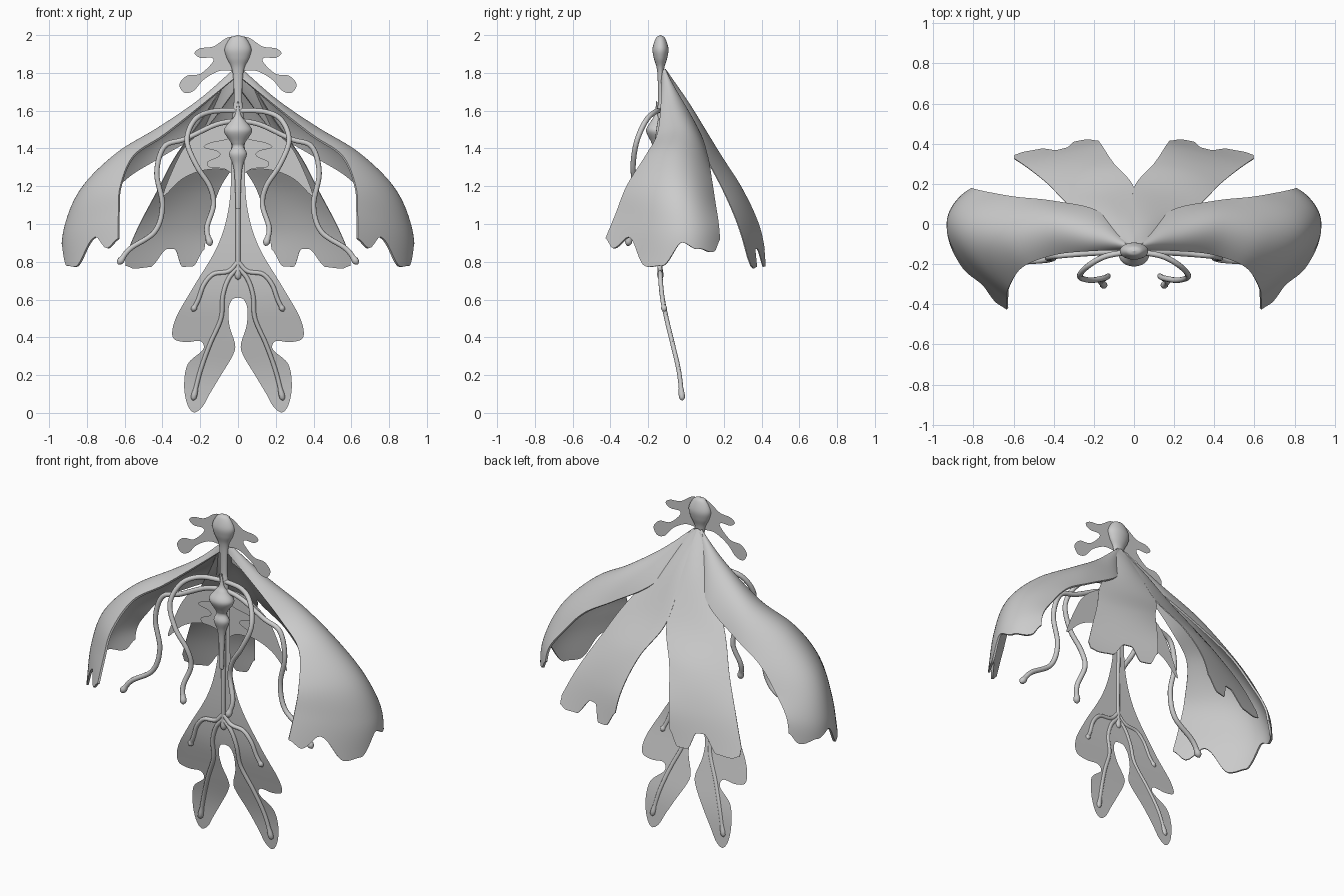
import bpy, bmesh, math
from mathutils import Vector

if "Cube" in bpy.data.objects:
    bpy.data.objects.remove(bpy.data.objects["Cube"])


def spline(pts, t):
    """Catmull-Rom through pts, t in 0..len-1."""
    n = len(pts)
    i = max(0, min(int(t), n - 2))
    f = t - i
    p1, p2 = Vector(pts[i]), Vector(pts[i + 1])
    p0 = Vector(pts[i - 1]) if i > 0 else 2 * p1 - p2
    p3 = Vector(pts[i + 2]) if i + 2 < n else 2 * p2 - p1
    return 0.5 * (2 * p1 + (p2 - p0) * f + (2 * p0 - 5 * p1 + 4 * p2 - p3) * f * f
                  + (3 * p1 - p0 - 3 * p2 + p3) * f ** 3)


def sample(pts, per):
    n = (len(pts) - 1) * per
    return [spline(pts, i / per) for i in range(n + 1)]


def add_object(name, bm, thick=0.0, mirror=False):
    me = bpy.data.meshes.new(name)
    bmesh.ops.recalc_face_normals(bm, faces=bm.faces)
    bm.to_mesh(me)
    bm.free()
    ob = bpy.data.objects.new(name, me)
    bpy.context.collection.objects.link(ob)
    if mirror:
        m = ob.modifiers.new("mirror", 'MIRROR')
        m.merge_threshold = 0.0005
    if thick:
        s = ob.modifiers.new("thickness", 'SOLIDIFY')
        s.thickness = thick
        s.offset = 0
    return ob


def petal(name, rows, cuts, thick, nu=40, nv=64):
    """Loft of three-point cross sections; cuts (v, amount) shape the lobed end."""
    bm = bmesh.new()

    def cut(v):
        for (a, ca), (b, cb) in zip(cuts, cuts[1:]):
            if v <= b:
                f = (v - a) / (b - a)
                return ca + (cb - ca) * f * f * (3 - 2 * f)
        return cuts[-1][1]

    rails = list(zip(*rows))
    grid = []
    for j in range(nv + 1):
        v = j / nv
        end = len(rows) - 1 - cut(v)
        col = []
        for i in range(nu + 1):
            a, m, b = (spline(r, end * i / nu) for r in rails)
            p = a * (1 - v) * (1 - 2 * v) + m * 4 * v * (1 - v) + b * v * (2 * v - 1)
            col.append(bm.verts.new(p))
        grid.append(col)
    for j in range(nv):
        for i in range(nu):
            bm.faces.new((grid[j][i], grid[j + 1][i], grid[j + 1][i + 1], grid[j][i + 1]))
    return add_object(name, bm, thick, True)


def leaf(name, outline, depth):
    """Thin mirrored half outline in x, z; depth(x, z) gives y."""
    bm = bmesh.new()
    pts = sample(outline, 6)
    face = bm.faces.new([bm.verts.new((max(p.x, 0), 0, p.y)) for p in pts])
    face.normal_update()
    bmesh.ops.triangulate(bm, faces=[face])
    for k in range(1, 40):
        bmesh.ops.bisect_plane(bm, geom=bm.verts[:] + bm.edges[:] + bm.faces[:],
                               plane_co=(0, 0, k * 0.05 + 0.003), plane_no=(0, 0, 1))
    for v in bm.verts:
        v.co.y = depth(v.co.x, v.co.z)
    return add_object(name, bm, 0, True)


def tube(name, pts, radius, sides=(1, -1)):
    """Round filament with a slightly swollen tip."""
    for s in sides:
        cu = bpy.data.curves.new(name, 'CURVE')
        cu.dimensions = '3D'
        cu.bevel_depth = radius
        cu.bevel_resolution = 3
        cu.use_fill_caps = True
        path = sample(pts, 8)
        d = (path[-1] - path[-2]).normalized() * radius
        path += [path[-1] + d * 0.7, path[-1] + d * 1.2]
        sp = cu.splines.new('POLY')
        sp.points.add(len(path) - 1)
        for p, q in zip(sp.points, path):
            p.co = (q.x * s, q.y, q.z, 1)
        for k, r in enumerate((1.2, 1.35, 1.3, 0.9, 0.15)):
            sp.points[k - 5].radius = r
        label = name if len(sides) == 1 else name + ("_right" if s > 0 else "_left")
        bpy.context.collection.objects.link(bpy.data.objects.new(label, cu))


def lathe(name, profile, y, squash, n=32):
    bm = bmesh.new()
    rings = []
    for p in sample(profile, 6):
        r = max(p.x, 0.001)
        rings.append([bm.verts.new((r * math.cos(a), y + squash * r * math.sin(a), p.y))
                      for a in (2 * math.pi * k / n for k in range(n))])
    for a, b in zip(rings, rings[1:]):
        for k in range(n):
            bm.faces.new((a[k], a[(k + 1) % n], b[(k + 1) % n], b[k]))
    bm.faces.new(rings[0])
    bm.faces.new(rings[-1])
    return add_object(name, bm)


# Hooded side petals: front edge, ridge, back edge
petal("side_petals", [
    [(.02, -.125, 1.77), (.02, -.11, 1.81), (.02, -.09, 1.70)],
    [(.20, -.13, 1.62), (.20, -.04, 1.645), (.18, .06, 1.50)],
    [(.39, -.15, 1.47), (.42, 0, 1.50), (.40, .11, 1.36)],
    [(.55, -.21, 1.36), (.65, -.03, 1.36), (.58, .13, 1.25)],
    [(.62, -.31, 1.20), (.83, -.05, 1.18), (.70, .15, 1.12)],
    [(.63, -.37, 1.05), (.91, -.06, .97), (.79, .17, .99)],
    [(.63, -.44, .88), (.92, -.08, .75), (.81, .18, .84)]],
    [(0, .25), (.06, .1), (.14, .55), (.3, 0), (.42, .1), (.58, .7), (.75, .5), (.93, .25), (1, .5)], .012)

# Flat back petals: inner edge, middle, outer edge
petal("back_petals", [
    [(0, -.11, 1.82), (.02, -.11, 1.81), (.04, -.10, 1.80)],
    [(0, .02, 1.63), (.09, .02, 1.61), (.18, -.01, 1.57)],
    [(0, .18, 1.37), (.17, .15, 1.37), (.33, .10, 1.36)],
    [(.10, .30, 1.18), (.27, .27, 1.17), (.43, .20, 1.17)],
    [(.16, .39, .98), (.35, .34, .98), (.53, .28, .98)],
    [(.19, .43, .77), (.40, .39, .76), (.62, .34, .77)]],
    [(0, .45), (.12, .05), (.25, .05), (.4, .48), (.5, .48), (.66, .05), (.85, 0), (.95, .05), (1, .25)], .005)


# Forked lip, hanging and curving back
def lip_y(x, z):
    return spline([(-.01, 0), (-.03, 0), (-.075, 0), (-.12, 0), (-.135, 0),
                   (-.135, 0), (-.13, 0), (-.13, 0), (-.13, 0)], min(z / .2, 8)).x


leaf("lip", [(0, 1.62), (.035, 1.5), (.035, 1.3), (.05, 1.08), (.11, .88), (.24, .66), (.33, .50),
             (.345, .40), (.28, .375), (.2, .38), (.185, .335), (.265, .26), (.285, .15), (.27, .05),
             (.235, .003), (.19, .03), (.15, .1), (.09, .2), (.03, .30), (.015, .36),
             (.045, .46), (.05, .55), (.03, .6), (0, .61)], lip_y)

# Lobed crest beside the bulb
leaf("crest_leaf", [(0, 1.995), (.06, 1.985), (.13, 1.94), (.2, 1.93), (.23, 1.905), (.2, 1.88),
                    (.14, 1.88), (.135, 1.855), (.2, 1.795), (.27, 1.785), (.31, 1.74), (.285, 1.695),
                    (.235, 1.705), (.18, 1.765), (.1, 1.81), (.03, 1.81), (0, 1.8)],
     lambda x, z: -.135)

# Pointed flaps behind the column, with small lobes before them
leaf("column_flaps", [(0, 1.54), (.1, 1.53), (.2, 1.48), (.28, 1.41), (.34, 1.3), (.395, 1.15),
                      (.3, 1.235), (.2, 1.28), (.1, 1.29), (0, 1.27)], lambda x, z: -.10)
leaf("column_lobes", [(0, 1.48), (.06, 1.45), (.15, 1.43), (.18, 1.405), (.11, 1.385), (.10, 1.36),
                      (.16, 1.33), (.15, 1.30), (.07, 1.29), (0, 1.24)], lambda x, z: -.12)

# Bulb with its stem, and the beaded pistil
lathe("bulb_and_stem", [(0, 2.0), (.04, 1.985), (.07, 1.93), (.06, 1.88), (.035, 1.83),
                        (.025, 1.77), (.022, 1.65), (.03, 1.58), (.02, 1.4)], -.135, .6)
lathe("pistil", [(.003, 1.65), (.015, 1.58), (.04, 1.545), (.075, 1.495), (.04, 1.435), (.03, 1.41),
                 (.047, 1.37), (.028, 1.315), (.018, 1.25), (.012, 1.08)], -.155, .75)

# Stamens
tube("inner_stamen", [(.0, -.135, 1.60), (.14, -.16, 1.595), (.23, -.21, 1.55), (.27, -.26, 1.44),
                      (.22, -.28, 1.31), (.15, -.27, 1.2), (.13, -.26, 1.1), (.165, -.285, .98),
                      (.15, -.305, .9)], .014)
tube("outer_stamen", [(0, -.135, 1.55), (.12, -.14, 1.525), (.28, -.15, 1.45), (.39, -.16, 1.41),
                      (.43, -.17, 1.27), (.40, -.17, 1.1), (.44, -.18, .96), (.57, -.19, .87),
                      (.625, -.2, .80)], .014)


# Raised veins on the lip
def on_lip(pts):
    return [(x, lip_y(x, z) - .004, z) for x, z in pts]


tube("lip_midrib", on_lip([(0, 1.4), (0, 1.2), (0, 1.0), (0, .85), (0, .72)]), .013, (1,))
tube("outer_vein", on_lip([(0, .80), (.05, .75), (.13, .735), (.18, .68), (.21, .6), (.235, .55)]), .012)
tube("inner_vein", on_lip([(0, .77), (.05, .71), (.08, .62), (.09, .5), (.15, .36), (.2, .22), (.235, .08)]), .012)

# Bake modifiers and curves, then shade smooth
for ob in bpy.context.scene.objects:
    ob.select_set(True)
    bpy.context.view_layer.objects.active = ob
bpy.ops.object.convert(target='MESH')
bpy.ops.object.shade_smooth_by_angle(angle=math.radians(40))
